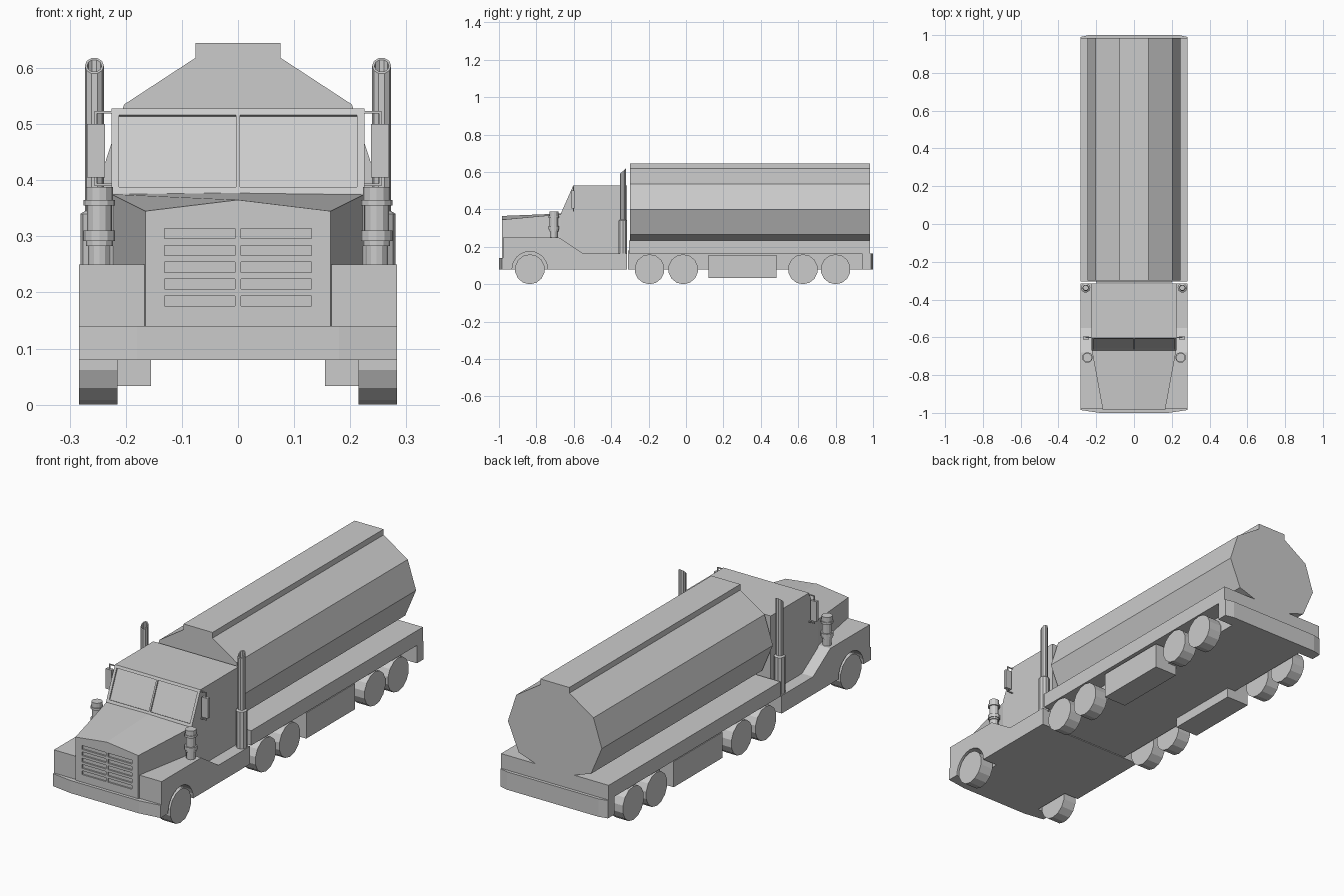
import bpy, bmesh, math
from mathutils import Matrix, Vector

if "Cube" in bpy.data.objects:
    bpy.data.objects.remove(bpy.data.objects["Cube"])


def loft(name, rings, closed=False, mirror=False):
    """Skin a list of equal-length rings; cap the ends unless the loop is closed."""
    bm = bmesh.new()
    vs = [[bm.verts.new(p) for p in ring] for ring in rings]
    n = len(vs[0])
    pairs = list(zip(vs, vs[1:])) + ([(vs[-1], vs[0])] if closed else [])
    for a, b in pairs:
        for i in range(n):
            j = (i + 1) % n
            bm.faces.new((a[i], a[j], b[j], b[i]))
    if not closed:
        bm.faces.new(vs[0])
        bm.faces.new(vs[-1])
    bmesh.ops.recalc_face_normals(bm, faces=bm.faces)
    mesh = bpy.data.meshes.new(name)
    bm.to_mesh(mesh)
    bm.free()
    ob = bpy.data.objects.new(name, mesh)
    bpy.context.collection.objects.link(ob)
    if mirror:
        centre = bpy.data.objects.get("mirror_centre")
        if not centre:
            centre = bpy.data.objects.new("mirror_centre", None)
            centre.hide_render = True
            bpy.context.collection.objects.link(centre)
        ob.modifiers.new("Mirror", 'MIRROR').mirror_object = centre
    return ob


def extrude_x(name, yz, x0, x1, **kw):
    return loft(name, [[(x, y, z) for y, z in yz] for x in (x0, x1)], **kw)


def extrude_z(name, xy, z0, z1, **kw):
    return loft(name, [[(x, y, z) for x, y in xy] for z in (z0, z1)], **kw)


def box(name, x, y, z, **kw):
    yz = [(y[0], z[0]), (y[1], z[0]), (y[1], z[1]), (y[0], z[1])]
    return extrude_x(name, yz, *x, **kw)


def lathe(name, rz, cx, cy, sides, **kw):
    """Turn a radius/height profile about a vertical axis."""
    rings = [[(cx + r * math.cos(2 * math.pi * i / sides),
               cy + r * math.sin(2 * math.pi * i / sides), z)
              for i in range(sides)] for r, z in rz]
    return loft(name, rings, **kw)


def circle(cy, cz, r, sides):
    return [(cy + r * math.sin(2 * math.pi * i / sides),
             cz - r * math.cos(2 * math.pi * i / sides)) for i in range(sides)]


def cut(target, cutter):
    cutter.hide_render = True
    cutter.hide_set(True)
    m = target.modifiers.new("Cut", 'BOOLEAN')
    m.operation, m.solver, m.object = 'DIFFERENCE', 'EXACT', cutter


def symmetric(half):
    return half + [(-a, b) for a, b in reversed(half)]


# Tank with raised catwalk along its top
tank_half = [(0.085, 0.23), (0.19, 0.265), (0.247, 0.40), (0.203, 0.535),
             (0.076, 0.618), (0.076, 0.645)]
loft("tank", [[(x, y, z) for x, z in symmetric(tank_half)] for y in (-0.30, 0.985)])

# Chassis core, deck with turned-down tail, and side boxes
box("chassis", (-0.2, 0.2), (-0.31, 0.95), (0.08, 0.18))
extrude_x("deck", [(-0.305, 0.165), (0.94, 0.165), (0.94, 0.08), (0.985, 0.08),
                   (0.985, 0.235), (-0.305, 0.235)], -0.283, 0.283)
box("side_box", (0.155, 0.275), (0.12, 0.485), (0.033, 0.155), mirror=True)

# Bumpers with tapered corners
extrude_z("front_bumper", symmetric([(0.283, -0.97), (0.283, -0.985), (0.18, -1.0)]), 0.08, 0.14)
extrude_z("rear_bumper", symmetric([(0.283, 0.98), (0.283, 0.99), (0.24, 1.0)]), 0.08, 0.165)

# Front fenders and running steps, with wheel arches
fender = extrude_x("front_fenders", [
    (-0.978, 0.08), (-0.978, 0.25), (-0.68, 0.25), (-0.55, 0.165),
    (-0.315, 0.165), (-0.315, 0.08)], -0.283, 0.283)
for s in (-1, 1):
    cut(fender, extrude_x("arch_cutter", circle(-0.835, 0.08, 0.095, 24), s * 0.205, s * 0.3))

# Hood, tapering to the front, with grille slots
hood = loft("hood", [
    [(-w, y, 0.13), (w, y, 0.13), (w, y, side), (0, y, ridge), (-w, y, side)]
    for y, w, side, ridge in ((-0.985, 0.165, 0.345, 0.365), (-0.66, 0.225, 0.375, 0.378))])
for row in range(5):
    z = 0.185 + 0.03 * row
    for s in (-1, 1):
        cut(hood, box("grille_cutter", sorted((s * 0.005, s * 0.131)),
                      (-0.995, -0.977), (z - 0.009, z + 0.009)))

# Cab with two recessed windshield panes
cab = extrude_x("cab", [(-0.315, 0.12), (-0.315, 0.528), (-0.603, 0.528),
                        (-0.67, 0.376), (-0.67, 0.12)], -0.225, 0.225)
tilt = Matrix.Translation((0, -0.637, 0.452)) @ Matrix.Rotation(-math.atan2(0.067, 0.152), 4, 'X')
for s in (-1, 1):
    pane = box("windshield_cutter", sorted((s * 0.004, s * 0.212)), (-0.02, 0.007), (-0.07, 0.07))
    pane.data.transform(tilt)
    cut(cab, pane)

# Wheels
for i, y in enumerate((-0.835, -0.195, -0.015, 0.625, 0.80)):
    extrude_x(f"wheel_pair_{i + 1}", circle(y, 0.08, 0.08, 14), 0.215, 0.283, mirror=True)

# Air cleaners beside the hood
lathe("air_cleaner", [(0.020, 0.25), (0.020, 0.283), (0.024, 0.283), (0.024, 0.292),
                      (0.028, 0.292), (0.028, 0.310), (0.022, 0.310), (0.022, 0.355),
                      (0.028, 0.355), (0.028, 0.365), (0.024, 0.365), (0.024, 0.388)],
      0.247, -0.707, 12, mirror=True)

# Exhaust stacks: wide muffler, hollow pipe with a slash-cut top
lathe("muffler", [(0.025, 0.16), (0.025, 0.34), (0.017, 0.345)], 0.256, -0.338, 10, mirror=True)
pipe = lathe("exhaust_pipe", [(0.017, 0.34), (0.017, 0.604), (0.013, 0.604), (0.013, 0.45)],
             0.256, -0.338, 10, mirror=True)
for v in pipe.data.vertices:
    if v.co.z > 0.6:
        v.co.z += 0.85 * (v.co.y + 0.338)

# Door mirrors on thin arms
box("mirror_head", (0.237, 0.269), (-0.611, -0.595), (0.405, 0.50), mirror=True)
box("mirror_arm", (0.22, 0.256), (-0.604, -0.599), (0.519, 0.523), mirror=True)
box("mirror_post", (0.251, 0.256), (-0.604, -0.599), (0.39, 0.523), mirror=True)
box("mirror_brace", (0.22, 0.256), (-0.604, -0.599), (0.39, 0.394), mirror=True)
